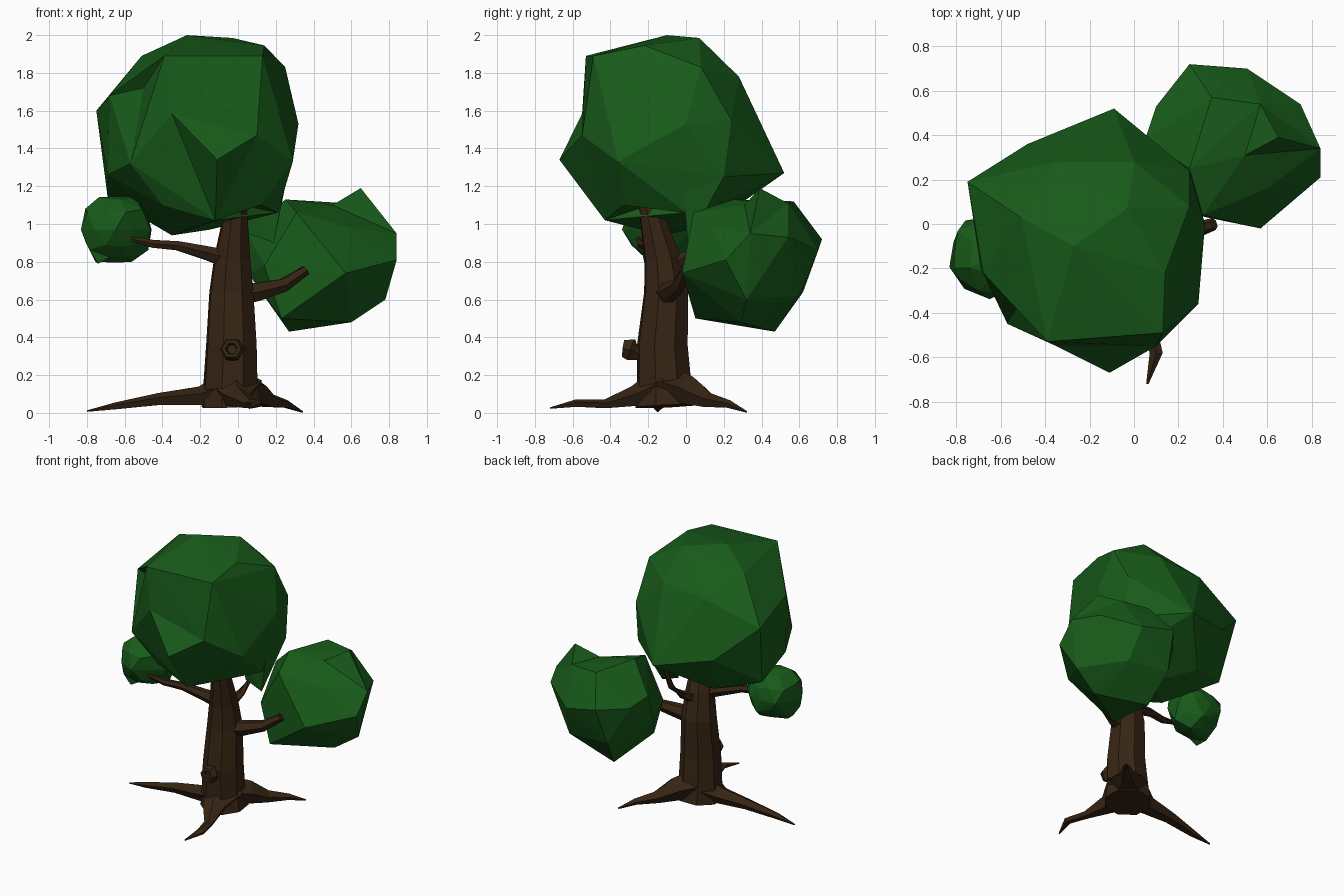
import bpy, bmesh, math, random
from mathutils import Vector

random.seed(4)


def material(name, color):
    m = bpy.data.materials.new(name)
    m.diffuse_color = color
    return m


LEAF = material("leaf_green", (0.009, 0.105, 0.010, 1))
BARK = material("bark_brown", (0.038, 0.018, 0.007, 1))


def finish(bm, name, mat):
    bmesh.ops.recalc_face_normals(bm, faces=bm.faces[:])
    me = bpy.data.meshes.new(name)
    bm.to_mesh(me)
    bm.free()
    me.materials.append(mat)
    ob = bpy.data.objects.new(name, me)
    bpy.context.collection.objects.link(ob)
    return ob


def crown(name, points, dents=()):
    """Faceted foliage: hull of points, with some faces pushed in or out."""
    bm = bmesh.new()
    for p in points:
        bm.verts.new(p)
    bmesh.ops.convex_hull(bm, input=bm.verts[:])
    bmesh.ops.delete(bm, geom=[v for v in bm.verts if not v.link_faces], context='VERTS')
    for d in map(Vector, dents):
        face = min(bm.faces, key=lambda f: (f.calc_center_median() - d).length)
        bmesh.ops.poke(bm, faces=[face])["verts"][0].co = d
    return finish(bm, name, LEAF)


def limb(name, path, sides=6, wide=1.0, turn=0.0, hollow=0.0):
    """Tapered faceted tube along (x, y, z, radius) stations."""
    bm = bmesh.new()
    pts = [Vector(p[:3]) for p in path]
    rings = []
    for i, p in enumerate(path):
        t = (pts[min(i + 1, len(pts) - 1)] - pts[max(i - 1, 0)]).normalized()
        ref = Vector((0, 1, 0)) if abs(t.z) > 0.8 else Vector((0, 0, 1))
        s = t.cross(ref).normalized()
        u = s.cross(t)
        ring = []
        for k in range(sides):
            a = turn + math.tau * k / sides
            ring.append(bm.verts.new(pts[i] + p[3] * (s * math.cos(a) * wide + u * math.sin(a))))
        rings.append(ring)
    for r0, r1 in zip(rings, rings[1:]):
        for k in range(sides):
            j = (k + 1) % sides
            bm.faces.new((r0[k], r0[j], r1[j], r1[k]))
    bm.faces.new(rings[0])
    end = bm.faces.new(rings[-1])
    if hollow:
        bmesh.ops.recalc_face_normals(bm, faces=bm.faces[:])
        bmesh.ops.inset_individual(bm, faces=[end], thickness=hollow)
        bmesh.ops.inset_individual(bm, faces=[end], thickness=hollow * .3, depth=-hollow * 1.5)
    return finish(bm, name, BARK)


# Large main crown
crown("main_crown", [
    (-.27, -.10, 2.0), (-.03, .07, 1.985), (.14, -.22, 1.945), (-.39, -.53, 1.89),
    (.13, -.49, 1.89), (-.51, .03, 1.89), (.25, .08, 1.83), (.0, .28, 1.78),
    (-.35, .28, 1.75), (-.75, .19, 1.60), (-.68, -.22, 1.68), (.32, 0, 1.53),
    (.25, .24, 1.55), (.29, -.36, 1.33), (-.09, .52, 1.27), (-.48, .36, 1.35),
    (-.35, -.55, 1.585), (-.50, -.47, 1.44), (.10, -.55, 1.47), (-.57, -.45, 1.32),
    (-.69, -.20, 1.26), (-.69, .08, 1.14), (-.40, -.38, 1.10), (-.35, -.12, .94),
    (-.12, -.43, 1.02), (.26, .20, 1.25), (.04, .28, 1.15), (-.38, .22, 1.06),
    (.12, -.33, 1.10), (.21, 0, 1.06), (-.15, .02, .97)],
    dents=[(-.11, -.67, 1.34), (-.50, -.34, 1.72), (.02, -.2, 1.10)])

# Lobe hanging from the main crown toward the side crown
crown("main_crown_lobe", [(.03, -.01, 1.12), (.25, -.02, 1.22), (.19, .01, .90),
                          (.05, .02, .95), (.26, .2, 1.25), (.08, .22, 1.16), (.21, .06, 1.0)])

# Side crown on the right and back
crown("side_crown", [
    (.35, .57, 1.12), (.25, .25, 1.13), (.50, .31, 1.10), (.25, .72, .92),
    (.51, .70, .86), (.75, .54, .93), (.84, .34, .95), (.84, .21, .81),
    (.57, -.02, .74), (.60, .16, .98), (.45, .04, .90), (.31, .04, 1.06),
    (.27, .47, .43), (.60, .29, .48), (.78, .32, .60), (.55, .60, .62),
    (.05, .38, .95), (.06, .30, .73), (.10, .53, .90), (.22, .62, .64),
    (.14, .07, .78), (.23, .05, .50), (.57, .54, 1.11)],
    dents=[(.65, .39, 1.19)])

# Small crown on the left
ico = bmesh.new()
bmesh.ops.create_icosphere(ico, subdivisions=2, radius=.19)
small = [Vector((-.65, -.135, .97)) + v.co * random.uniform(.86, 1.1) for v in ico.verts]
ico.free()
crown("small_crown", small, dents=[(-.74, -.22, .79), (-.81, -.2, 1.08)])

# Trunk
limb("trunk", [(-.035, -.11, .035, .165), (-.04, -.115, .15, .15), (-.035, -.125, .36, .14),
               (-.035, -.105, .64, .122), (-.03, -.125, .82, .10), (-.01, -.19, 1.08, .062),
               (0, -.21, 1.16, .05)], sides=8, turn=.3)

# Roots
limb("left_root", [(-.06, -.11, .12, .10), (-.2, -.12, .085, .055), (-.42, -.13, .07, .035),
                   (-.65, -.15, .035, .02), (-.80, -.15, .009, .004)], 5, 1.5, math.pi / 2)
limb("back_right_root", [(-.02, -.08, .14, .10), (.07, .02, .115, .08), (.16, .12, .065, .042),
                         (.26, .23, .045, .022), (.34, .32, .006, .005)], 5, 1.4, math.pi / 2)
limb("front_root", [(-.02, -.12, .14, .11), (-.01, -.27, .085, .06), (.06, -.43, .045, .025),
                    (.10, -.58, .05, .022), (.06, -.72, .025, .004)], 5, 1.4, math.pi / 2)

# Branches
limb("left_branch", [(-.04, -.13, .81, .055), (-.16, -.16, .845, .042), (-.32, -.20, .885, .028),
                     (-.45, -.235, .895, .024), (-.56, -.25, .92, .014)])
limb("right_branch", [(-.02, -.11, .63, .075), (.10, -.09, .64, .055), (.24, -.04, .675, .04),
                      (.36, 0, .755, .028)])
limb("back_branch", [(-.02, -.08, .78, .045), (.01, .03, .84, .028), (.03, .13, .93, .022),
                     (.04, .2, 1.1, .015)], 5)

# Broken knot on the front of the trunk, with a hollow end
limb("trunk_knot", [(-.03, -.2, .31, .04), (-.03, -.27, .32, .048), (-.03, -.29, .335, .066),
                    (-.035, -.33, .34, .052)], 6, hollow=.02)
